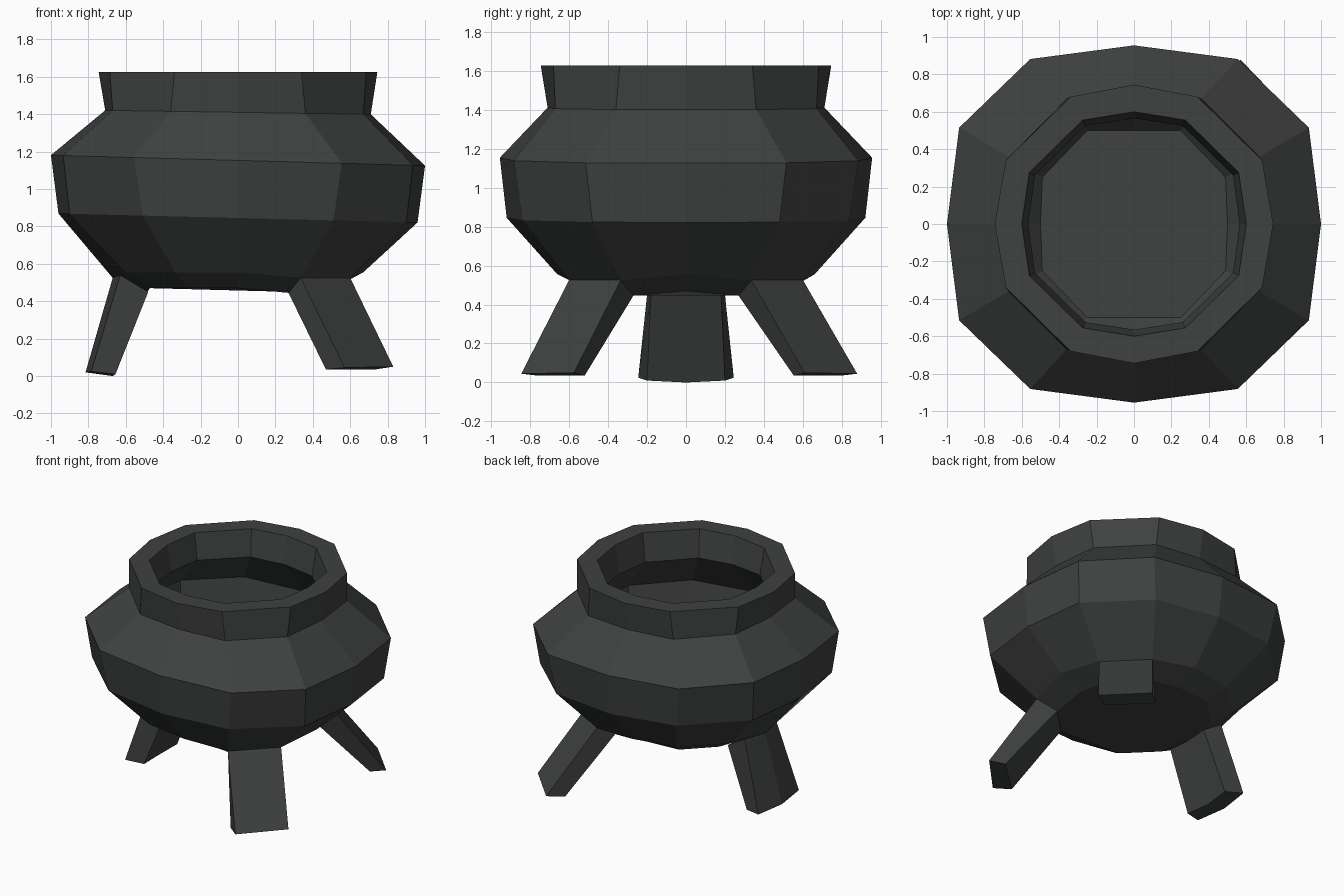
import bpy, bmesh

iron = bpy.data.materials.new("dark_iron")
iron.diffuse_color = (0.05, 0.052, 0.052, 1)


def make(name, bm):
    bmesh.ops.recalc_face_normals(bm, faces=bm.faces)
    me = bpy.data.meshes.new(name)
    bm.to_mesh(me)
    bm.free()
    me.materials.append(iron)
    ob = bpy.data.objects.new(name, me)
    bpy.context.collection.objects.link(ob)
    return ob


def ring(ax, ay, a, b, z, tilt=0.0, lift=0.0):
    """Twelve points: four on the axes, eight off them; lift raises points that carry no leg."""
    quarter = [(ax, 0), a, b, (0, ay)]
    half = quarter + [(-x, y) for x, y in quarter[-2::-1]]
    pts = half + [(x, -y) for x, y in half[-2:0:-1]]
    out = []
    for x, y in pts:
        carries_leg = x <= -ax or (x > 0 and y != 0 and x < ax)
        out.append((x, y, z + tilt * x + (0 if carries_leg else lift)))
    return out


def loft(bm, rings, cap_ends=True):
    """Skin closed rings of equal length with quads."""
    vs = [[bm.verts.new(p) for p in r] for r in rings]
    n = len(vs[0])
    for a, b in zip(vs, vs[1:]):
        for i in range(n):
            j = (i + 1) % n
            bm.faces.new((a[i], a[j], b[j], b[i]))
    bm.faces.new(vs[-1])
    if cap_ends:
        bm.faces.new(vs[0])


# Pot body: from the underside, up the outside, over the rim, down to the inner floor
bm = bmesh.new()
loft(bm, [
    ring(0.49, 0.49, (0.47, 0.27), (0.27, 0.47), 0.445, 0, 0.025),
    ring(0.67, 0.66, (0.60, 0.335), (0.335, 0.60), 0.525, 0, 0.03),
    ring(0.96, 0.92, (0.90, 0.48), (0.51, 0.84), 0.845, -0.025),
    ring(1.00, 0.955, (0.935, 0.515), (0.555, 0.882), 1.153, -0.028),
    ring(0.71, 0.71, (0.67, 0.36), (0.36, 0.67), 1.41, -0.015),
    ring(0.745, 0.745, (0.685, 0.34), (0.34, 0.68), 1.625),
    ring(0.60, 0.60, (0.56, 0.275), (0.275, 0.555), 1.625),
    ring(0.565, 0.565, (0.53, 0.26), (0.26, 0.525), 1.42, -0.015),
    ring(0.85, 0.81, (0.79, 0.43), (0.47, 0.745), 1.12, -0.025),
    ring(0.81, 0.78, (0.76, 0.40), (0.43, 0.71), 0.89, -0.025),
    ring(0.50, 0.50, (0.49, 0.25), (0.25, 0.50), 0.60),
])
make("pot_body", bm)

# Two right-hand legs: flat four-sided legs splayed at 45 degrees, the back one a little wider set
for s, dy, name in ((-1, 0.0, "front_right_leg"), (1, 0.033, "back_right_leg")):
    top = [(0.60, 0.335, 0.525), (0.335, 0.60, 0.525), (0.27, 0.47, 0.445), (0.47, 0.27, 0.445)]
    foot = [(0.83, 0.575, 0.05), (0.57, 0.845, 0.045), (0.47, 0.76, 0.035), (0.73, 0.52, 0.035)]
    foot = [(x, y + dy, z) for x, y, z in foot]
    bm = bmesh.new()
    loft(bm, [[(x, s * y, z) for x, y, z in r] for r in (top, foot)], cap_ends=False)
    make(name, bm)

# Left leg: ridged along its middle, following the corner of the pot
top = [(-0.63, -0.19, 0.54), (-0.67, 0, 0.525), (-0.63, 0.19, 0.54),
       (-0.48, 0.18, 0.45), (-0.49, 0, 0.445), (-0.48, -0.18, 0.45)]
foot = [(-0.785, -0.245, 0.025), (-0.815, 0, 0.02), (-0.785, 0.245, 0.025),
        (-0.655, 0.20, 0.01), (-0.67, 0, 0.0), (-0.655, -0.20, 0.01)]
bm = bmesh.new()
loft(bm, [top, foot], cap_ends=False)
make("left_leg", bm)
